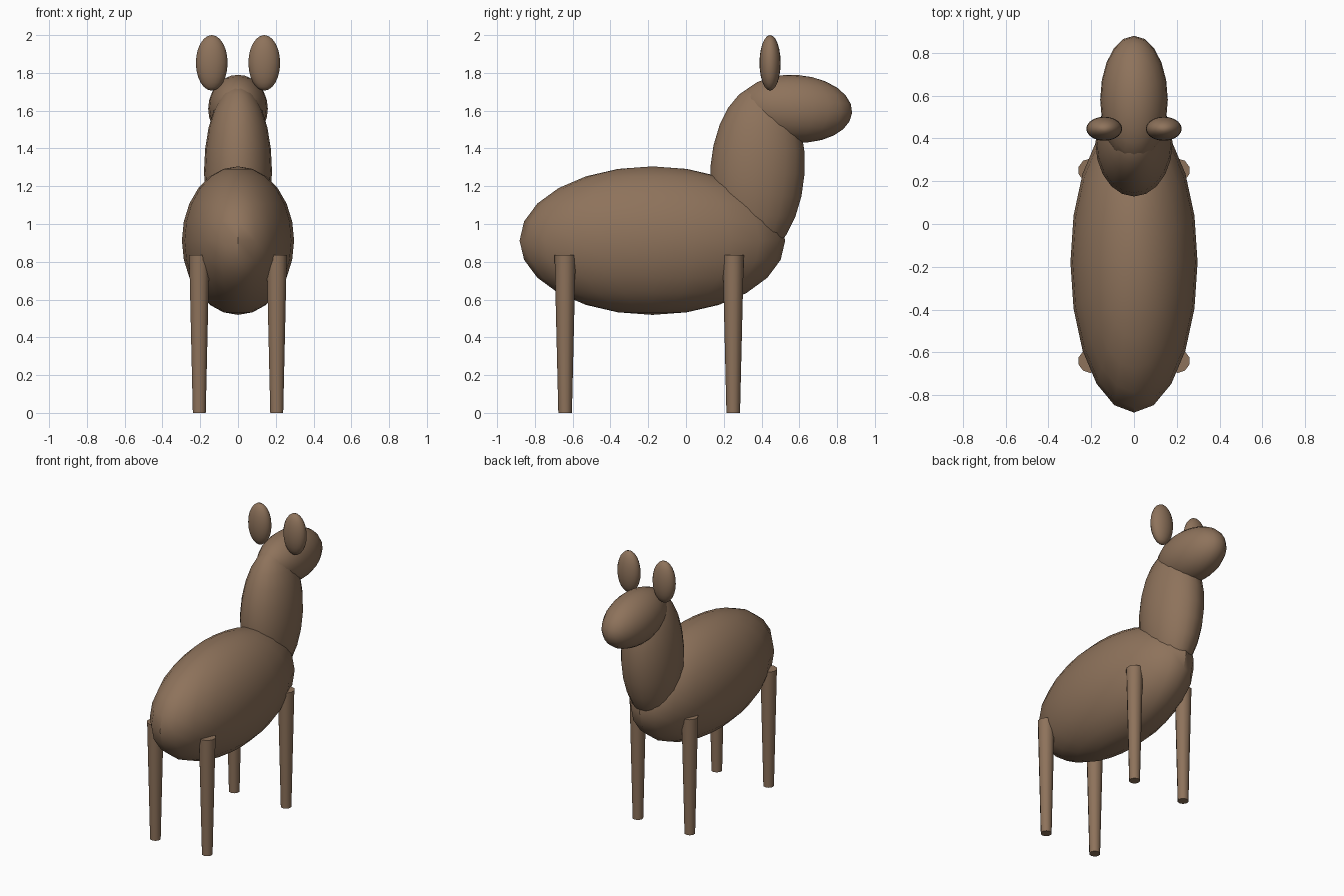
import bpy
from math import radians

cube = bpy.data.objects.get("Cube")
if cube:
    bpy.data.objects.remove(cube, do_unlink=True)

# Single coat colour
coat = bpy.data.materials.new("brown_coat")
coat.use_nodes = True
colour = (0.27, 0.17, 0.105, 1)
coat.diffuse_color = colour
coat.node_tree.nodes["Principled BSDF"].inputs["Base Color"].default_value = colour


def finish(name):
    obj = bpy.context.object
    obj.name = name
    obj.data.materials.append(coat)
    bpy.ops.object.transform_apply(location=False, rotation=True, scale=True)
    bpy.ops.object.shade_smooth_by_angle(angle=radians(40))
    return obj


def ellipsoid(name, centre, radii, pitch=0):
    bpy.ops.mesh.primitive_uv_sphere_add(
        segments=20, ring_count=12, radius=1, location=centre,
        rotation=(radians(pitch), 0, 0))
    bpy.context.object.scale = radii
    return finish(name)


def leg(name, x, y):
    height = 0.835
    bpy.ops.mesh.primitive_cone_add(
        vertices=10, radius1=0.036, radius2=0.056, depth=height,
        location=(x, y, height / 2))
    return finish(name)


# Torso, neck and head
ellipsoid("body", (0, -0.178, 0.912), (0.297, 0.703, 0.393))
ellipsoid("neck", (0, 0.378, 1.28), (0.18, 0.25, 0.46), pitch=-4)
ellipsoid("head", (0, 0.58, 1.61), (0.158, 0.3, 0.179), pitch=-4)

# Ears and legs on both sides
for side, sign in (("left", 1), ("right", -1)):
    ellipsoid(side + "_ear", (sign * 0.139, 0.445, 1.853), (0.084, 0.056, 0.147))
    leg(side + "_leg_by_neck", sign * 0.205, 0.25)
    leg(side + "_leg_by_rump", sign * 0.205, -0.64)
